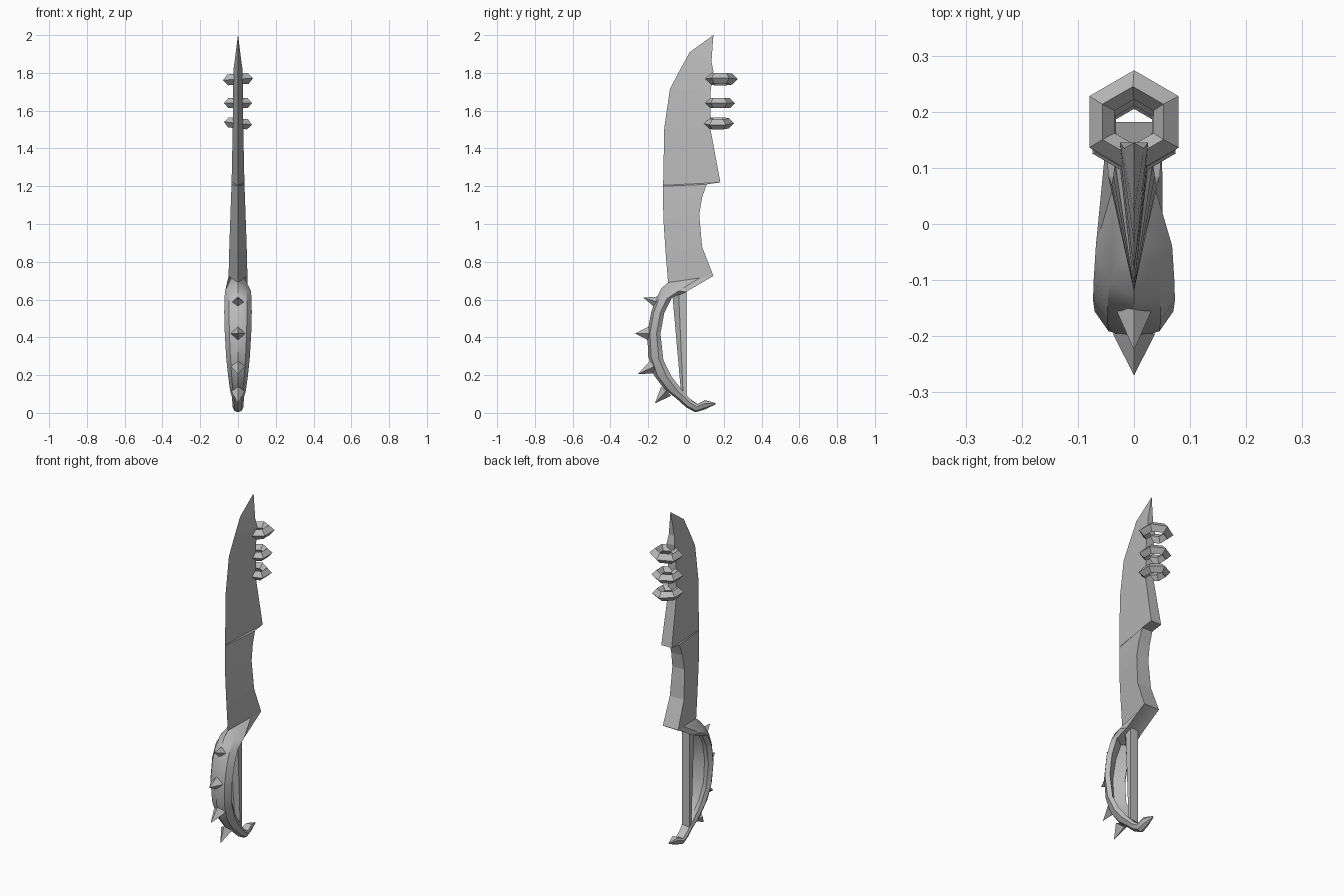
import bpy, bmesh, math
from mathutils import Vector, Matrix

if "Cube" in bpy.data.objects:
    bpy.data.objects.remove(bpy.data.objects["Cube"])

steel = bpy.data.materials.new("grey steel")
steel.diffuse_color = (0.5, 0.5, 0.5, 1)
steel.use_nodes = True
steel.node_tree.nodes["Principled BSDF"].inputs["Base Color"].default_value = steel.diffuse_color


def finish(name, bm, smooth=None):
    bmesh.ops.remove_doubles(bm, verts=bm.verts, dist=1e-5)
    bmesh.ops.recalc_face_normals(bm, faces=bm.faces)
    mesh = bpy.data.meshes.new(name)
    bm.to_mesh(mesh)
    bm.free()
    ob = bpy.data.objects.new(name, mesh)
    bpy.context.collection.objects.link(ob)
    mesh.materials.append(steel)
    if smooth:
        bpy.ops.object.select_all(action='DESELECT')
        ob.select_set(True)
        bpy.context.view_layer.objects.active = ob
        bpy.ops.object.shade_smooth_by_angle(angle=math.radians(smooth))
    return ob


def loft(name, sections, smooth=None):
    """Skin a row of equal-length closed sections and cap both ends."""
    bm = bmesh.new()
    rings = [[bm.verts.new(p) for p in s] for s in sections]
    n = len(rings[0])
    for a, b in zip(rings, rings[1:]):
        for i in range(n):
            j = (i + 1) % n
            bm.faces.new((a[i], a[j], b[j], b[i]))
    bm.faces.new(rings[0])
    bm.faces.new(rings[-1])
    return finish(name, bm, smooth)


# Blade: wedge sections (edge y, edge z, spine y, spine z, half width)
blade = [
    (-.095, .69, .145, .725, .050), (-.108, .85, .085, .88, .046),
    (-.120, 1.03, .070, 1.05, .040), (-.121, 1.13, .085, 1.14, .037),
    (-.121, 1.20, .110, 1.21, .034), (-.121, 1.205, .182, 1.22, .034),
    (-.115, 1.51, .130, 1.50, .028), (-.085, 1.715, .130, 1.70, .026),
    (-.035, 1.81, .145, 1.81, .025), (.020, 1.91, .135, 1.86, .018),
    (.1449, 2.0, .145, 2.0, .0005),
]
loft("blade", [[(0, ey, ez), (w, sy, sz), (-w, sy, sz)]
               for ey, ez, sy, sz, w in blade])

# Knuckle guard: (outer y, z, inner y, z, half width, hollow position)
guard = [
    (-.095, .69, .145, .725, .050, 1), (-.13, .66, .0, .64, .068, .85),
    (-.165, .59, -.075, .61, .072, .65), (-.185, .53, -.115, .53, .073, .5),
    (-.205, .42, -.135, .42, .070, .45), (-.20, .30, -.12, .28, .062, .45),
    (-.17, .20, -.075, .19, .052, .55), (-.11, .12, -.02, .12, .042, .8),
    (-.05, .075, .01, .085, .032, 1), (0, .03, .03, .065, .030, 1.05),
    (.05, .003, .06, .045, .030, 1.05), (.10, .018, .10, .065, .024, 1.05),
    (.157, .045, .157, .052, .004, 1),
]
sections = []
for k, (oy, oz, iy, iz, w, hollow) in enumerate(guard):
    o, i = Vector((0, oy, oz)), Vector((0, iy, iz))
    side = [(.2, .2), (.7, .7), (1, 1)] if k == 0 else [(.2, .65), (.7, 1), (1, .75)]
    half = [o.lerp(i, t) + Vector((f * w, 0, 0)) for t, f in side]
    mirrored = [Vector((-p.x, p.y, p.z)) for p in reversed(half)]
    sections.append([o] + half + [o.lerp(i, hollow)] + mirrored)
loft("knuckle_guard", sections, 35)

# Grip bar behind the guard
loft("grip", [[(0, f, z), (.025, m, z), (.025, .002, z),
               (-.025, .002, z), (-.025, m, z)]
              for z, f, m in ((.09, -.025, -.015), (.66, -.075, -.04))])

# Four-sided spikes: (base y, z, tip y, z, half base)
for n, (by, bz, ty, tz, r) in enumerate([
        (-.15, .585, -.225, .61, .033), (-.195, .42, -.27, .42, .038),
        (-.17, .245, -.255, .205, .038), (-.105, .115, -.165, .05, .036)]):
    base, tip = Vector((0, by, bz)), Vector((0, ty, tz))
    across = (tip - base).normalized().cross(Vector((1, 0, 0)))
    bm = bmesh.new()
    corners = [bm.verts.new(base + d * r) for d in
               (Vector((1, 0, 0)), across, Vector((-1, 0, 0)), -across)]
    top = bm.verts.new(tip)
    bm.faces.new(corners)
    for i in range(4):
        bm.faces.new((corners[i], corners[(i + 1) % 4], top))
    finish(f"spike_{n + 1}", bm)

# Six-sided rings through the spine: (centre y, z, scale, tilt in degrees)
for n, (cy, cz, s, tilt) in enumerate([
        (.182, 1.767, 1, -4), (.174, 1.64, .93, 0), (.168, 1.533, .93, 6)]):
    bm = bmesh.new()
    place = Matrix.Translation((0, cy, cz)) @ Matrix.Rotation(math.radians(tilt), 4, 'Y')
    rows = []
    for i in range(6):
        a = math.radians(90 + 60 * i)
        rows.append([bm.verts.new(place @ Vector((r * s * math.cos(a), r * s * math.sin(a), z * s)))
                     for r, z in ((.092, 0), (.063, .029), (.040, 0), (.063, -.029))])
    for i in range(6):
        a, b = rows[i], rows[(i + 1) % 6]
        for j in range(4):
            bm.faces.new((a[j], a[(j + 1) % 4], b[(j + 1) % 4], b[j]))
    finish(f"ring_{n + 1}", bm)
